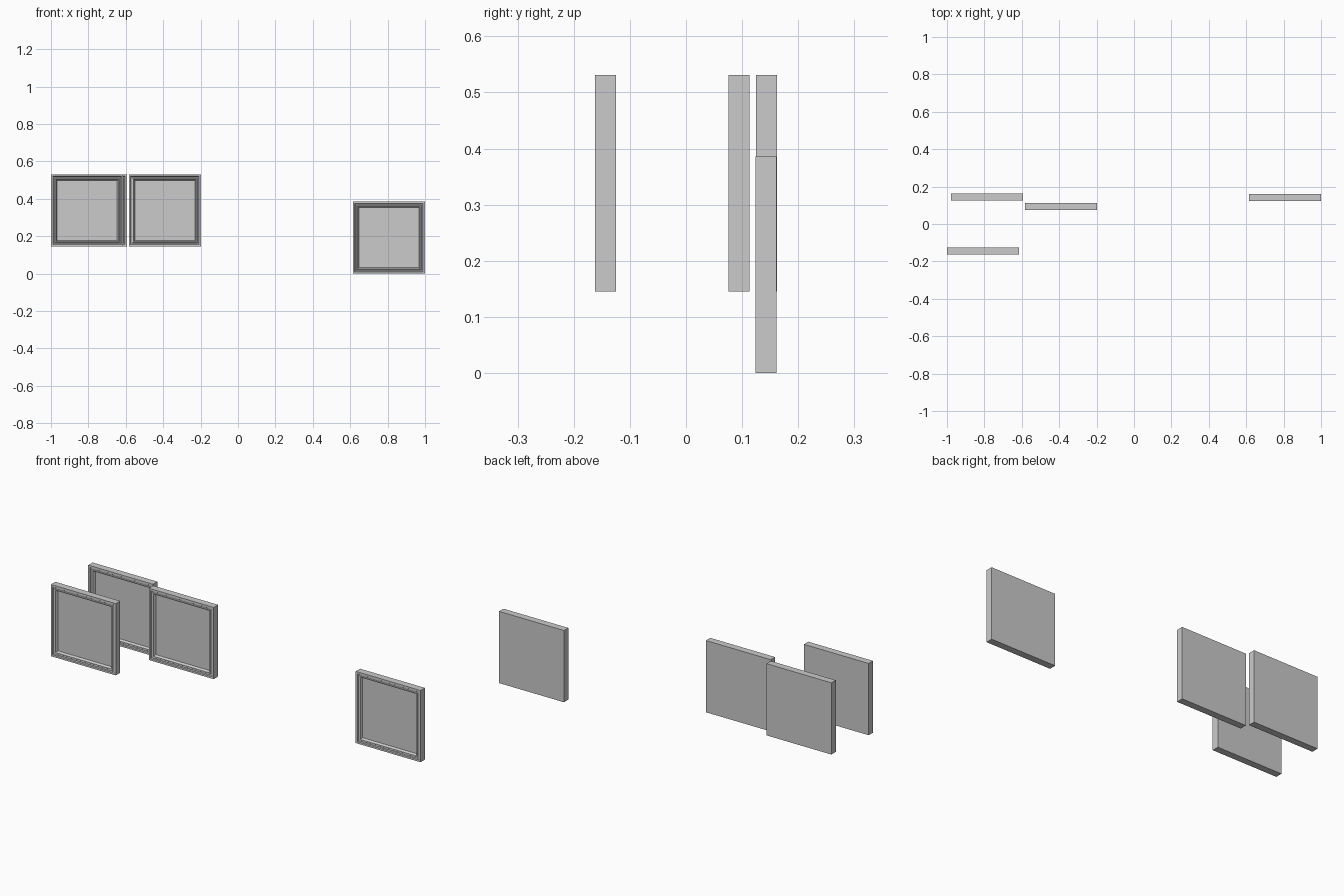
import bpy, bmesh

if "Cube" in bpy.data.objects:
    bpy.data.objects.remove(bpy.data.objects["Cube"])

SIZE, DEPTH = 0.386, 0.037

# stepped moulding: (inset from outer edge, distance behind the front plane)
PROFILE = [(0, DEPTH), (0, 0), (0.010, 0), (0.013, 0.005), (0.019, 0.005),
           (0.021, 0.002), (0.026, 0.002), (0.032, 0.014)]


def picture_frame(name, x, y, z):
    """Square frame with its left, front, bottom corner at x, y, z."""
    bm = bmesh.new()
    rings = []
    for inset, d in PROFILE:
        a, b = inset, SIZE - inset
        rings.append([bm.verts.new((x + u, y + d, z + v))
                      for u, v in ((a, a), (b, a), (b, b), (a, b))])
    for r, s in zip(rings, rings[1:]):
        for i in range(4):
            j = (i + 1) % 4
            bm.faces.new((r[i], r[j], s[j], s[i]))
    bm.faces.new(rings[0])    # back board
    bm.faces.new(rings[-1])   # recessed picture panel
    bmesh.ops.recalc_face_normals(bm, faces=bm.faces)
    mesh = bpy.data.meshes.new(name)
    bm.to_mesh(mesh)
    bm.free()
    bpy.context.collection.objects.link(bpy.data.objects.new(name, mesh))


picture_frame("front_left_frame", -1.0, -0.162, 0.145)
picture_frame("back_left_frame", -0.979, 0.125, 0.145)
picture_frame("middle_frame", -0.584, 0.076, 0.145)
picture_frame("right_frame", 0.614, 0.124, 0.0)
